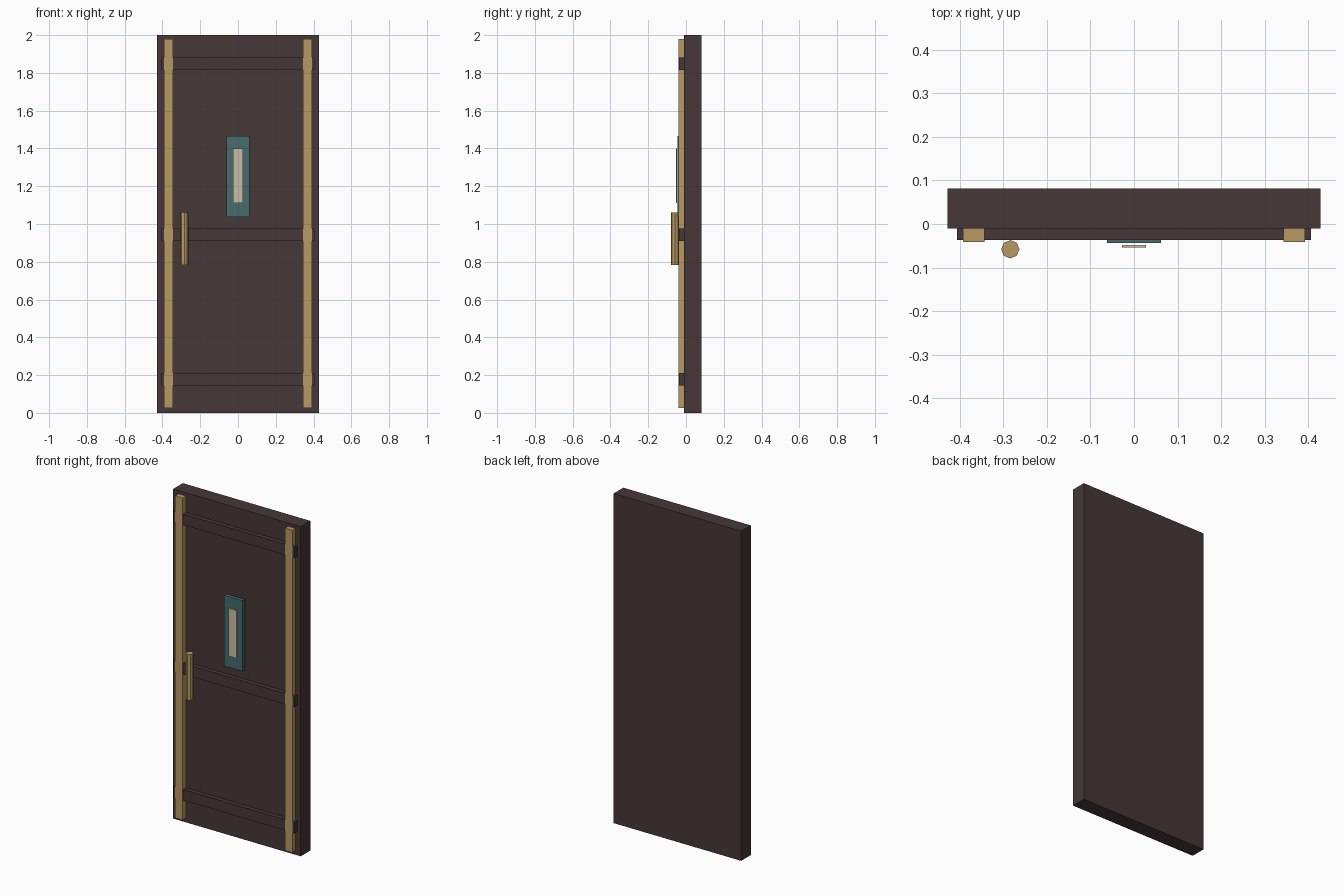
import bpy
import math

cube = bpy.data.objects.get("Cube")
if cube:
    bpy.data.objects.remove(cube, do_unlink=True)


def material(name, *srgb):
    """Flat material from 0-255 sRGB values."""
    lin = [((c / 255 + 0.055) / 1.055) ** 2.4 for c in srgb]
    mat = bpy.data.materials.new(name)
    mat.use_nodes = True
    mat.diffuse_color = (*lin, 1)
    mat.node_tree.nodes["Principled BSDF"].inputs["Base Color"].default_value = (*lin, 1)
    return mat


brown = material("dark brown", 71, 55, 55)
tan = material("tan metal", 184, 152, 100)
teal = material("dull teal", 71, 107, 109)
cream = material("pale cream", 203, 190, 163)


def box(name, mat, x, y, z):
    """Box from (low, high) ranges on each axis."""
    spans = (x, y, z)
    bpy.ops.mesh.primitive_cube_add(size=1, location=[(a + b) / 2 for a, b in spans])
    obj = bpy.context.object
    obj.name = name
    obj.scale = [b - a for a, b in spans]
    bpy.ops.object.transform_apply(location=False, rotation=False, scale=True)
    obj.data.materials.append(mat)
    return obj


# Door slab
FRONT = -0.01
box("door_slab", brown, (-0.428, 0.428), (FRONT, 0.082), (0, 2))

# Horizontal rails across the front
for name, z in (("bottom", 0.177), ("middle", 0.942), ("top", 1.848)):
    box(name + "_rail", brown, (-0.406, 0.406), (-0.037, FRONT), (z - 0.033, z + 0.033))

# Vertical metal strips over the rails
for name, x in (("right", -0.368), ("left", 0.368)):
    box(name + "_strip", tan, (x - 0.025, x + 0.025), (-0.041, FRONT), (0.025, 1.98))

# Window plate and the light slit standing just in front of it
box("window_plate", teal, (-0.062, 0.062), (-0.044, -0.02), (1.037, 1.465))
box("window_slit", cream, (-0.027, 0.027), (-0.054, -0.048), (1.11, 1.4))

# Faceted upright handle
bpy.ops.mesh.primitive_cylinder_add(vertices=8, radius=0.021, depth=0.278,
                                    location=(-0.284, -0.058, 0.922))
handle = bpy.context.object
handle.name = "handle"
handle.data.materials.append(tan)
